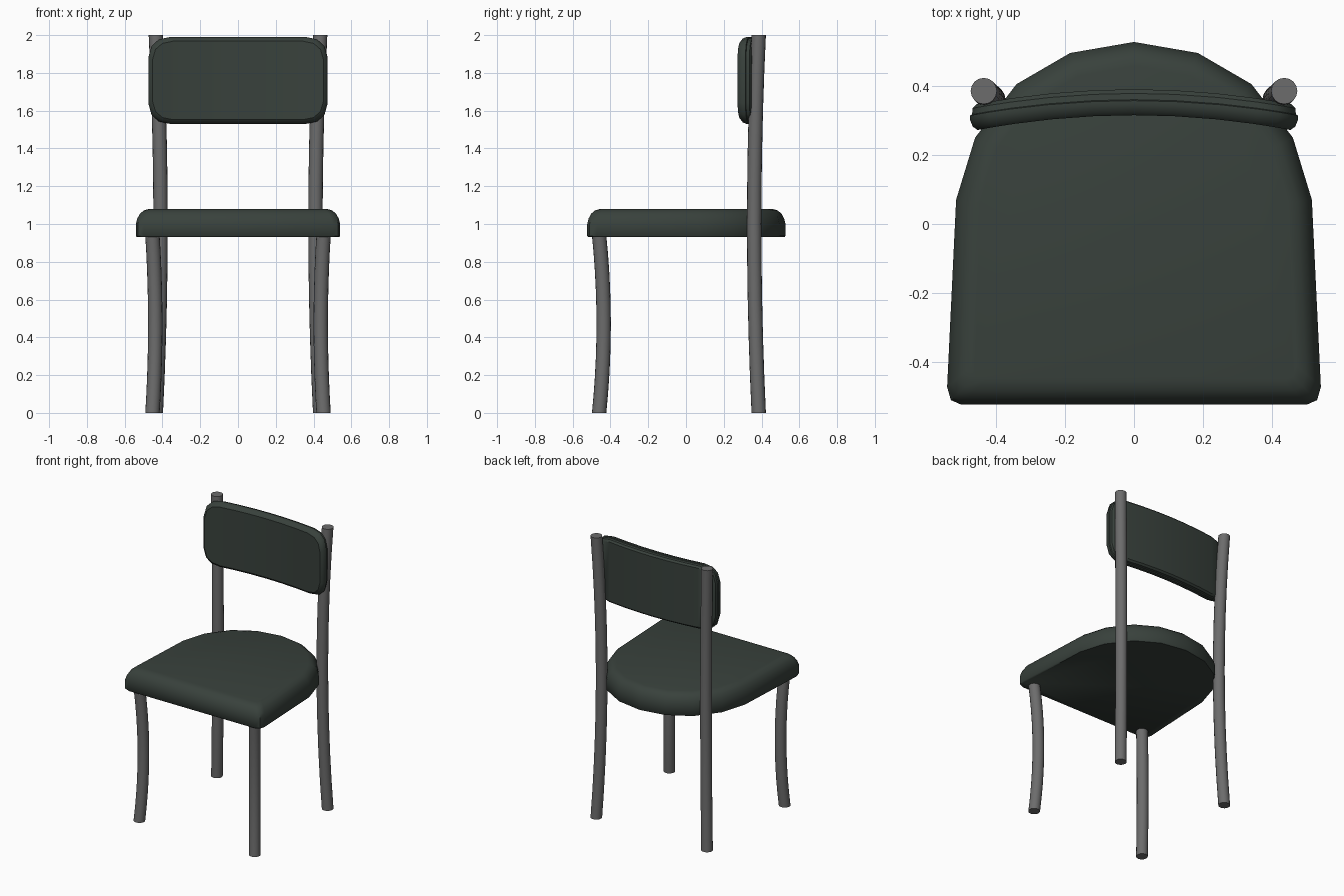
import bpy, bmesh, math

if "Cube" in bpy.data.objects:
    bpy.data.objects.remove(bpy.data.objects["Cube"])


def material(name, rgb):
    m = bpy.data.materials.new(name)
    m.diffuse_color = (*rgb, 1)
    m.use_nodes = True
    m.node_tree.nodes["Principled BSDF"].inputs["Base Color"].default_value = m.diffuse_color
    return m


GREEN = material("dark_green_upholstery", (0.04, 0.053, 0.045))
METAL = material("grey_metal", (0.15, 0.15, 0.15))


def loft(name, rings, mat, angle, column_caps=False):
    """Skin closed rings of equal length and cap both ends."""
    bm = bmesh.new()
    vs = [[bm.verts.new(p) for p in r] for r in rings]
    n = len(vs[0])
    for a, b in zip(vs, vs[1:]):
        for i in range(n):
            j = (i + 1) % n
            bm.faces.new((a[i], a[j], b[j], b[i]))
    for cap in (vs[0], vs[-1]):
        if column_caps:  # strip of quads, so a bent face stays bent
            for i in range(n // 2 - 1):
                bm.faces.new((cap[i], cap[i + 1], cap[n - 2 - i], cap[n - 1 - i]))
        else:
            bm.faces.new(cap)
    bmesh.ops.recalc_face_normals(bm, faces=bm.faces)
    me = bpy.data.meshes.new(name)
    bm.to_mesh(me)
    bm.free()
    ob = bpy.data.objects.new(name, me)
    bpy.context.collection.objects.link(ob)
    me.materials.append(mat)
    bpy.ops.object.select_all(action='DESELECT')
    ob.select_set(True)
    bpy.context.view_layer.objects.active = ob
    bpy.ops.object.shade_smooth_by_angle(angle=math.radians(angle))
    return ob


# Seat: square front, rounded back, soft upper edge
half = [(0.50, -0.523), (0.53, -0.51), (0.541, -0.472), (0.515, 0.07),
        (0.46, 0.25), (0.34, 0.405), (0.185, 0.495)]
outline = half + [(0, 0.527)] + [(-x, y) for x, y in reversed(half)]
edge = [(0.93, 0.006), (0.937, 0), (1.0, 0), (1.03, 0.008),
        (1.055, 0.022), (1.072, 0.042), (1.08, 0.07)]
loft("seat", [[(x * (1 - i / 0.53), y * (1 - i / 0.53), z) for x, y in outline]
              for z, i in edge], GREEN, 45)

# Backrest: rounded panel bent around the sitter
cols = [(0, 0.23), (0.12, 0.23), (0.25, 0.23), (0.36, 0.23),
        (0.42, 0.217), (0.458, 0.182), (0.475, 0.12)]
top = [(-x, h) for x, h in reversed(cols[1:])] + cols
loop = top + [(x, -h) for x, h in reversed(top)]
layers = [(0.315, 0.022), (0.325, 0.008), (0.345, 0), (0.357, 0),
          (0.36, 0.006), (0.378, 0.008), (0.39, 0.02)]
loft("backrest", [[(x * (1 - i / 0.475), y - 0.19 * x * x, 1.76 + h * (1 - i / 0.23))
                   for x, h in loop] for y, i in layers], GREEN, 35, True)


# Legs: tubes bowed diagonally
def leg(name, x, y, height, bow_x, bow_y, radius=0.038, sides=16, steps=10):
    rings = []
    for k in range(steps + 1):
        t = k / steps
        b = 4 * t * (1 - t)
        rings.append([(x + bow_x * b + radius * math.cos(a),
                       y + bow_y * b + radius * math.sin(a), height * t)
                      for a in (2 * math.pi * s / sides for s in range(sides))])
    loft(name, rings, METAL, 40)


for side, s in (("left", -1), ("right", 1)):
    leg("front_leg_" + side, s * 0.453, -0.46, 0.94, s * -0.015, 0.024)
    leg("back_leg_" + side, s * 0.435, 0.385, 2.0, s * -0.025, -0.024)
